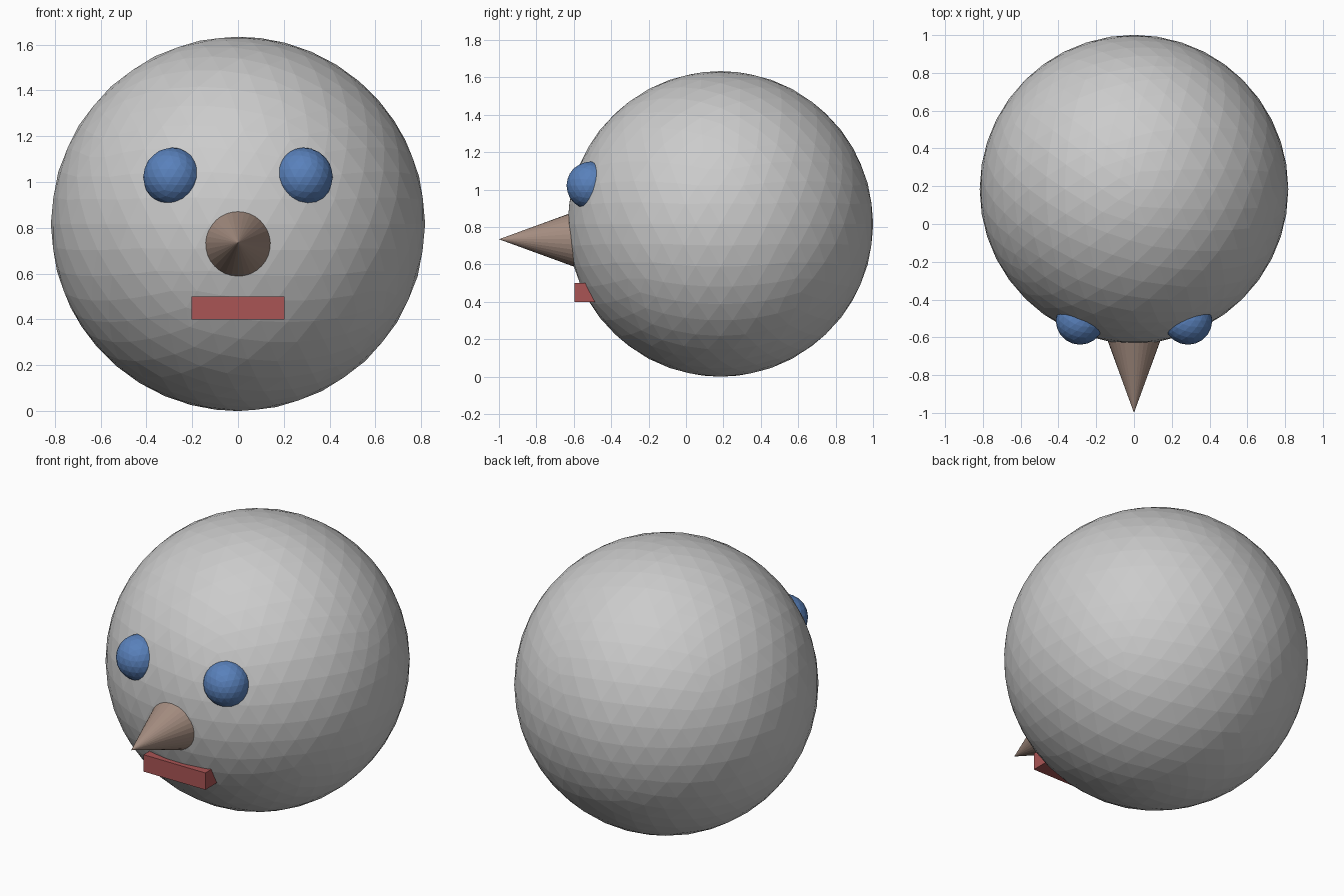
import bpy
from math import radians

if "Cube" in bpy.data.objects:
    bpy.data.objects.remove(bpy.data.objects["Cube"])


def finish(name, color=None):
    ob = bpy.context.object
    ob.name = name
    if color:
        mat = bpy.data.materials.new(name + "_color")
        mat.diffuse_color = (*color, 1)
        mat.use_nodes = True
        mat.node_tree.nodes["Principled BSDF"].inputs["Base Color"].default_value = mat.diffuse_color
        ob.data.materials.append(mat)
    return ob


# Round faceted head
bpy.ops.mesh.primitive_ico_sphere_add(subdivisions=4, radius=0.817, location=(0, 0.184, 0.817))
finish("head")

# Eyes, half sunk into the head
for side, name in ((-1, "eye_left"), (1, "eye_right")):
    bpy.ops.mesh.primitive_ico_sphere_add(subdivisions=3, radius=0.128,
                                          location=(side * 0.286, -0.511, 1.022))
    finish(name, (0.1, 0.22, 0.5))

# Cone nose pointing forward, base buried in the head
nose_len = 0.48
bpy.ops.mesh.primitive_cone_add(vertices=32, radius1=nose_len * 0.365, radius2=0, depth=nose_len,
                                location=(0, -1 + nose_len / 2, 0.735),
                                rotation=(radians(90), 0, 0))
finish("nose", (0.38, 0.27, 0.22))

# Block mouth, back buried in the head
bpy.ops.mesh.primitive_cube_add(size=1, location=(0, -0.52, 0.45))
mouth = finish("mouth", (0.4, 0.09, 0.09))
mouth.scale = (0.405, 0.15, 0.1)
